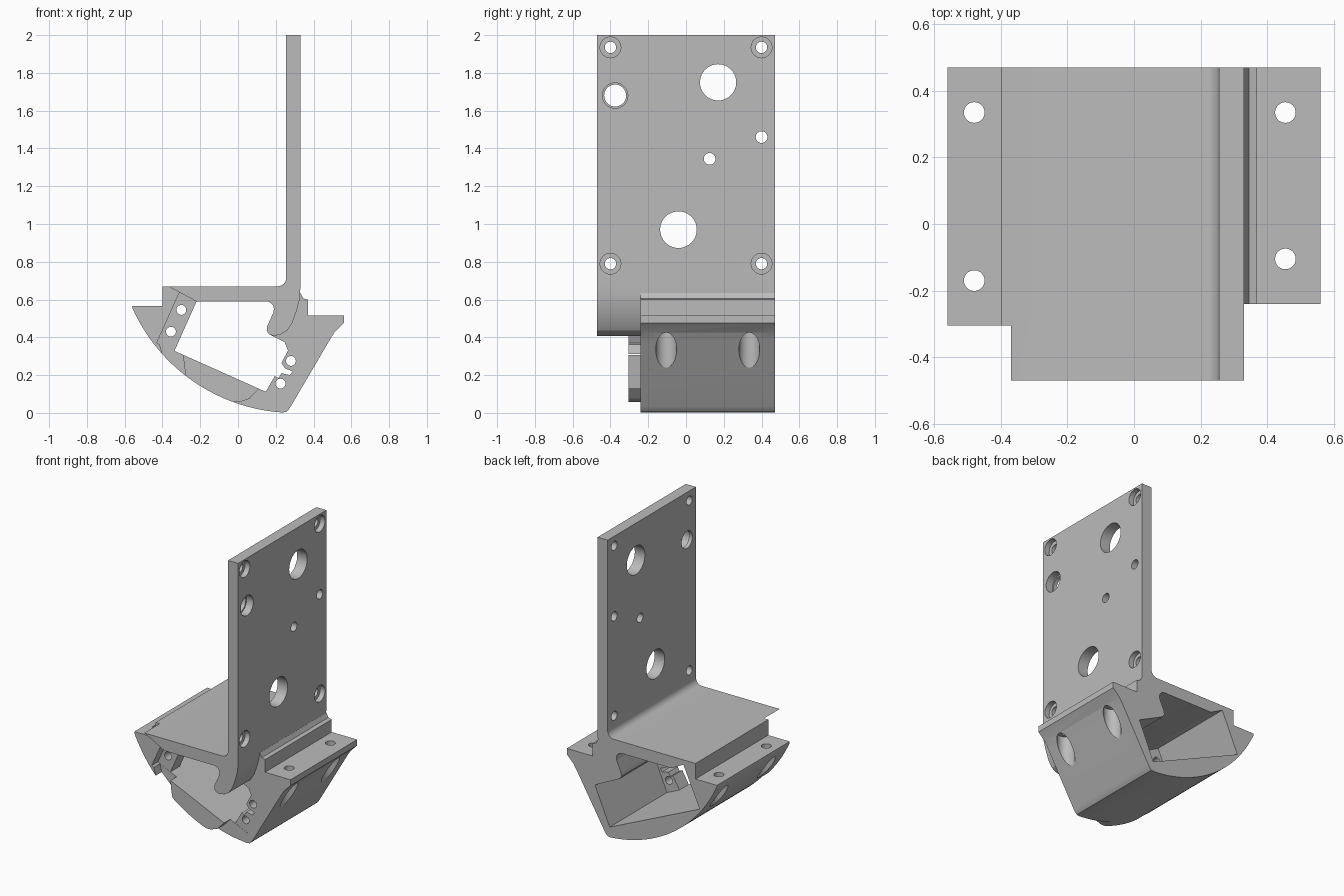
import bpy, bmesh, math
from mathutils import Matrix, Vector

cube = bpy.data.objects.get("Cube")
if cube:
    bpy.data.objects.remove(cube, do_unlink=True)

grey = bpy.data.materials.new("plain grey")
grey.use_nodes = True
grey.diffuse_color = (0.5, 0.5, 0.5, 1)
grey.node_tree.nodes["Principled BSDF"].inputs["Base Color"].default_value = grey.diffuse_color

BACK, FRONT, BODY_FRONT, WALL_FRONT = 0.47, -0.47, -0.305, -0.24


def add_mesh(name, bm):
    bmesh.ops.recalc_face_normals(bm, faces=bm.faces)
    mesh = bpy.data.meshes.new(name)
    bm.to_mesh(mesh)
    bm.free()
    mesh.materials.append(grey)
    obj = bpy.data.objects.new(name, mesh)
    bpy.context.collection.objects.link(obj)
    return obj


def prism(name, points, y0, y1):
    """Extrude an x-z profile along y."""
    bm = bmesh.new()
    face = bm.faces.new([bm.verts.new((x, y0, z)) for x, z in points])
    ext = bmesh.ops.extrude_face_region(bm, geom=[face])["geom"]
    bmesh.ops.translate(bm, vec=(0, y1 - y0, 0),
                        verts=[v for v in ext if isinstance(v, bmesh.types.BMVert)])
    return add_mesh(name, bm)


def rod(start, end, radius, end_radius=None):
    """Round cutter between two points."""
    a, b = Vector(start), Vector(end)
    bm = bmesh.new()
    turn = (b - a).to_track_quat('Z', 'Y').to_matrix().to_4x4()
    bmesh.ops.create_cone(bm, cap_ends=True, segments=40, radius1=radius,
                          radius2=end_radius or radius, depth=(b - a).length,
                          matrix=Matrix.Translation((a + b) / 2) @ turn)
    return add_mesh("cutter", bm)


def combine(target, tool, operation):
    tool.hide_render = True
    mod = target.modifiers.new("bool", 'BOOLEAN')
    mod.operation, mod.solver, mod.object = operation, 'EXACT', tool
    bpy.context.view_layer.objects.active = target
    bpy.ops.object.modifier_apply(modifier=mod.name)
    bpy.data.objects.remove(tool, do_unlink=True)


def arc(cx, cz, r, a0, a1, n):
    angles = [math.radians(a0 + (a1 - a0) * i / n) for i in range(n + 1)]
    return [(cx + r * math.cos(a), cz + r * math.sin(a)) for a in angles]


# Upright plate, shelf and rounded hook, full depth
bracket = prism("bracket", [(-0.37, 0.67)] + arc(0.21, 0.715, 0.045, 270, 360, 8)
                + [(0.255, 2), (0.33, 2), (0.33, 0.66), (0.326, 0.6), (0.31, 0.54),
                   (0.287, 0.475), (0.26, 0.435), (0.225, 0.415), (0.19, 0.408),
                   (0.165, 0.415), (0.152, 0.435), (0.155, 0.46), (0.187, 0.53)]
                + arc(0.15, 0.55, 0.04, 0, 90, 6) + [(-0.22, 0.59)], FRONT, BACK)

# Curved cradle with side tabs
cradle = prism("cradle", [(-0.4, 0.67), (-0.4, 0.565), (-0.56, 0.565)]
               + arc(0.298, 0.94, 0.94, 204.2, 266.2, 32)
               + [(0.255, 0.005), (0.268, 0.017), (0.28, 0.035), (0.485, 0.385),
                  (0.51, 0.425), (0.56, 0.475), (0.56, 0.515), (0.37, 0.515),
                  (0.37, 0.6), (0.345, 0.606), (0.33, 0.635), (0.3, 0.62),
                  (0.25, 0.47), (0.185, 0.43), (0.17, 0.413), (0.35, 0.325),
                  (0.24, 0.07), (-0.43, 0.37), (-0.31, 0.638), (-0.28, 0.65),
                  (-0.33, 0.67)], BODY_FRONT, BACK)

# Step the cradle front back, leaving the left wall and the bottom lip forward
gap = [(-0.4, 0.2), (-0.4, 0.31), (-0.415, 0.365), (-0.35, 0.42),
       (-0.29, 0.307), (-0.285, 0.25), (-0.268, 0.15)]
right_step = [(-0.1, -0.1), (-0.07, 0.065), (-0.03, 0.057), (0.01, 0.058), (0.06, 0.075),
              (0.11, 0.127), (0.15, 0.3), (0.1, 0.75), (0.7, 0.75), (0.7, -0.1)]
for outline in (gap, right_step):
    combine(cradle, prism("cutter", outline, -0.4, WALL_FRONT), 'DIFFERENCE')
combine(bracket, cradle, 'UNION')

# Screw mounts inside the cavity
left_mount = [(-0.44, 0.365), (-0.34, 0.32), (-0.215, 0.6), (-0.315, 0.65)]
right_mount = [(0.36, 0.325), (0.245, 0.06), (0.14, 0.1), (0.195, 0.195), (0.215, 0.185),
               (0.23, 0.21), (0.275, 0.2), (0.29, 0.22), (0.25, 0.235), (0.23, 0.265),
               (0.265, 0.33), (0.24, 0.39)]
for outline in (left_mount, right_mount):
    combine(bracket, prism("mount", outline, WALL_FRONT + 0.001, -0.14), 'UNION')
for x, z in [(-0.3, 0.545), (-0.355, 0.43), (0.28, 0.275), (0.225, 0.155)]:
    combine(bracket, rod((x, -0.3, z), (x, -0.1, z), 0.026), 'DIFFERENCE')

# Plate holes
holes = [(0.17, 1.75, 0.096), (-0.04, 0.97, 0.097), (0.4, 1.46, 0.031),
         (0.125, 1.345, 0.031), (-0.375, 1.68, 0.058)]
corners = [(y, z) for y in (-0.4, 0.4) for z in (0.79, 1.935)]
for y, z, r in holes + [(y, z, 0.03) for y, z in corners]:
    combine(bracket, rod((0.2, y, z), (0.4, y, z), r), 'DIFFERENCE')
for y, z in corners:
    combine(bracket, rod((0.295, y, z), (0.4, y, z), 0.055), 'DIFFERENCE')
combine(bracket, rod((0.28, -0.375, 1.68), (0.4, -0.375, 1.68), 0.067), 'DIFFERENCE')

# Tab holes with wide recesses from below
for x, ys, top in ((0.455, (0.335, -0.105), 0.45), (-0.48, (0.335, -0.17), 0.5)):
    for y in ys:
        combine(bracket, rod((x, y, 0.1), (x, y, 0.7), 0.031), 'DIFFERENCE')
        combine(bracket, rod((x, y, 0.1), (x, y, top), 0.055), 'DIFFERENCE')

bpy.ops.object.select_all(action='DESELECT')
bracket.select_set(True)
bpy.context.view_layer.objects.active = bracket
bpy.ops.object.shade_smooth_by_angle(angle=math.radians(25))
